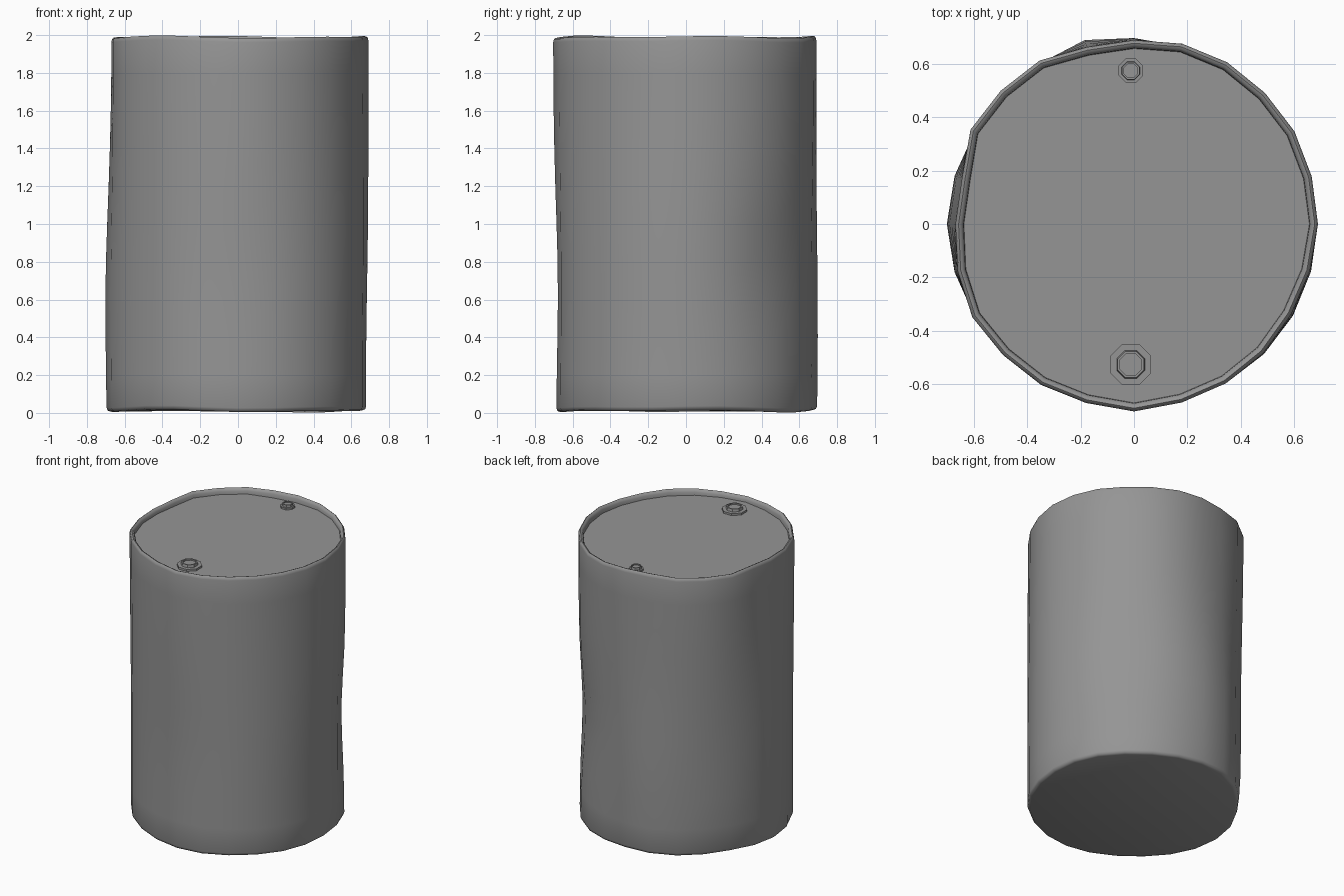
import bpy, bmesh, math
from math import cos, sin, radians, exp

cube = bpy.data.objects.get("Cube")
if cube:
    bpy.data.objects.remove(cube, do_unlink=True)

# One plain grey metal for the whole drum
GREY = (0.3, 0.3, 0.3, 1.0)
metal = bpy.data.materials.new("grey_metal")
metal.use_nodes = True
metal.diffuse_color = GREY
metal.node_tree.nodes["Principled BSDF"].inputs["Base Color"].default_value = GREY

SIDES = 24
# Slightly battered rim: radius in thousandths at each 15 degree step
RIM = [690, 690, 695, 695, 700, 700, 690, 687, 708, 707, 708, 668,
       670, 685, 700, 695, 697, 695, 703, 693, 690, 686, 680, 683]
# Dents and bulges: angle, height, angular spread, height spread, depth
DENTS = [(45, 0.8, 22, 0.4, -0.035), (105, 0.5, 14, 0.6, 0.025),
         (180, 0.6, 20, 0.7, 0.012), (270, 0.7, 18, 0.6, -0.012),
         (0, 0.2, 25, 0.6, -0.012), (145, 0.0, 14, 0.15, -0.02)]


def body_radius(i, z):
    """Rim shape at the top easing into a dented cylinder lower down."""
    t = max(0.0, min(1.0, (z - 0.6) / 1.35))
    t = t * t * (3 - 2 * t)
    r = 0.69 + t * (RIM[i] / 1000 - 0.69)
    for ang, h, da, dz, depth in DENTS:
        d = (i * 15 - ang + 180) % 360 - 180
        r += depth * exp(-(d / da) ** 2 - ((z - h) / dz) ** 2) * (1 - t)
    return r


def wobble(i):
    a = radians(i * 15)
    return 0.004 * sin(3 * a + 2) + 0.004 * sin(5 * a)


def finish(name, bm, angle):
    bmesh.ops.recalc_face_normals(bm, faces=bm.faces)
    mesh = bpy.data.meshes.new(name)
    bm.to_mesh(mesh)
    bm.free()
    mesh.materials.append(metal)
    obj = bpy.data.objects.new(name, mesh)
    bpy.context.collection.objects.link(obj)
    bpy.ops.object.select_all(action='DESELECT')
    obj.select_set(True)
    bpy.context.view_layer.objects.active = obj
    bpy.ops.object.shade_smooth_by_angle(angle=radians(angle))
    return obj


def loft(rings):
    """Skin a stack of closed rings and cap both ends."""
    bm = bmesh.new()
    loops = [[bm.verts.new(p) for p in ring] for ring in rings]
    n = len(rings[0])
    for lo, hi in zip(loops, loops[1:]):
        for i in range(n):
            j = (i + 1) % n
            bm.faces.new((lo[i], lo[j], hi[j], hi[i]))
    bm.faces.new(loops[0][::-1])
    bm.faces.new(loops[-1])
    return bm


# Drum shell: inset from the body radius, height, share of edge wobble
PROFILE = [(0.022, 0.010, 1), (0.006, 0.016, 1), (0, 0.032, 1)]
PROFILE += [(0, 0.2 * k, 0) for k in range(1, 10)]
PROFILE += [(0, 1.968, 1), (0.004, 1.984, 1), (0.012, 1.990, 1),
            (0.022, 1.986, 1), (0.030, 1.972, 1), (0.032, 1.950, 0)]
rings = []
for inset, z, w in PROFILE:
    ring = []
    for i in range(SIDES):
        a = radians(i * 15)
        r = body_radius(i, z) - inset
        ring.append((r * cos(a), r * sin(a), z + w * wobble(i)))
    rings.append(ring)
finish("drum_shell", loft(rings), 50)


def bung(name, x, y, profile):
    """Eight-sided screw plug standing on the lid."""
    stack = []
    for r, z in profile:
        stack.append([(x + r * cos(radians(22.5 + 45 * k)),
                       y + r * sin(radians(22.5 + 45 * k)), z) for k in range(8)])
    finish(name, loft(stack), 30)


bung("large_bung", -0.012, -0.527,
     [(0.083, 1.945), (0.083, 1.964), (0.057, 1.964), (0.053, 1.982),
      (0.044, 1.982), (0.044, 1.972)])
bung("small_bung", -0.012, 0.575,
     [(0.049, 1.945), (0.049, 1.962), (0.037, 1.962), (0.035, 1.978),
      (0.028, 1.978), (0.028, 1.970)])
